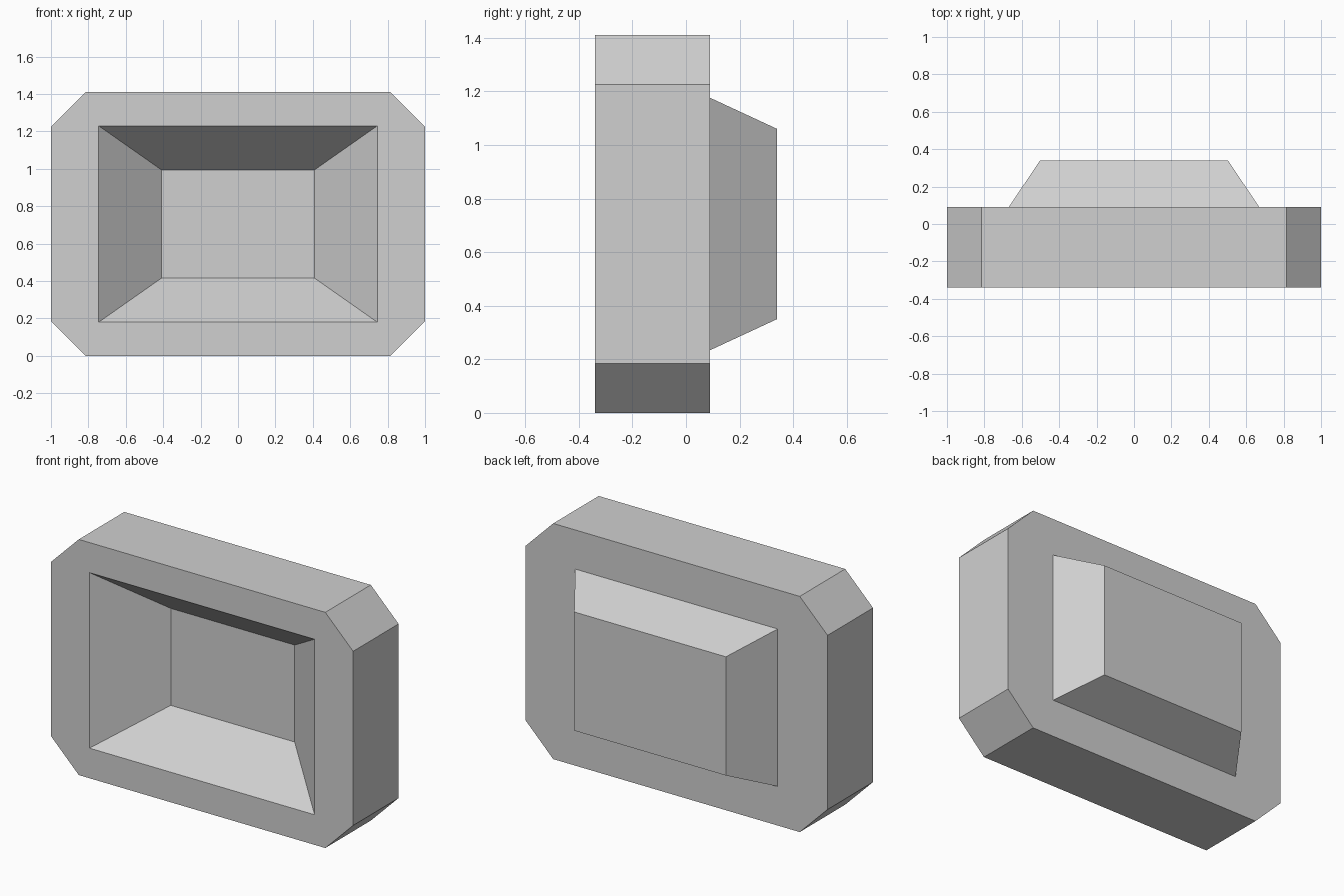
import bpy
import bmesh

cube = bpy.data.objects.get("Cube")
if cube:
    bpy.data.objects.remove(cube, do_unlink=True)

GREY = (0.63, 0.63, 0.63, 1.0)
grey = bpy.data.materials.new("light grey")
grey.use_nodes = True
grey.diffuse_color = GREY
grey.node_tree.nodes["Principled BSDF"].inputs["Base Color"].default_value = GREY

FRONT, BACK, REAR, FLOOR = -0.34, 0.09, 0.34, -0.05
MID = 0.705  # height of the centre line


def ring(bm, y, half_x, half_z, cut=0.0):
    """Rectangle facing the front, with optional cut corners."""
    points = []
    for sx, sz in ((1, 1), (-1, 1), (-1, -1), (1, -1)):
        corner = [(sx * half_x, sz * half_z)]
        if cut:
            corner = [(sx * half_x, sz * (half_z - cut)),
                      (sx * (half_x - cut), sz * half_z)]
            if sx * sz < 0:
                corner.reverse()
        points += corner
    return [bm.verts.new((x, y, MID + z)) for x, z in points]


def bridge(bm, a, b):
    """Side walls between two matching rings."""
    for i in range(len(a)):
        j = (i + 1) % len(a)
        bm.faces.new((a[i], a[j], b[j], b[i]))


def face_with_hole(bm, outer, inner):
    """Flat border between a cut-corner outline and a rectangular hole."""
    for i in range(4):
        a, b = outer[2 * i], outer[2 * i + 1]
        c = outer[(2 * i + 2) % 8]
        bm.faces.new((a, b, inner[i]))
        bm.faces.new((b, c, inner[(i + 1) % 4], inner[i]))


bm = bmesh.new()
# Thick frame with cut corners
front = ring(bm, FRONT, 1.0, MID, 0.184)
back = ring(bm, BACK, 1.0, MID, 0.184)
bridge(bm, front, back)

# Tapered recess in the front
opening = ring(bm, FRONT, 0.745, 0.525)
floor = ring(bm, FLOOR, 0.41, 0.29)
face_with_hole(bm, front, opening)
bridge(bm, opening, floor)
bm.faces.new(floor)

# Tapered housing on the back
base = ring(bm, BACK, 0.67, 0.471)
rear = ring(bm, REAR, 0.502, 0.355)
face_with_hole(bm, back, base)
bridge(bm, base, rear)
bm.faces.new(rear)

bmesh.ops.recalc_face_normals(bm, faces=bm.faces)
# Merge the flat borders' coplanar pieces
bmesh.ops.dissolve_limit(bm, angle_limit=0.01, verts=bm.verts, edges=bm.edges)

mesh = bpy.data.meshes.new("screen_housing")
bm.to_mesh(mesh)
bm.free()
mesh.materials.append(grey)
housing = bpy.data.objects.new("screen_housing", mesh)
bpy.context.scene.collection.objects.link(housing)
